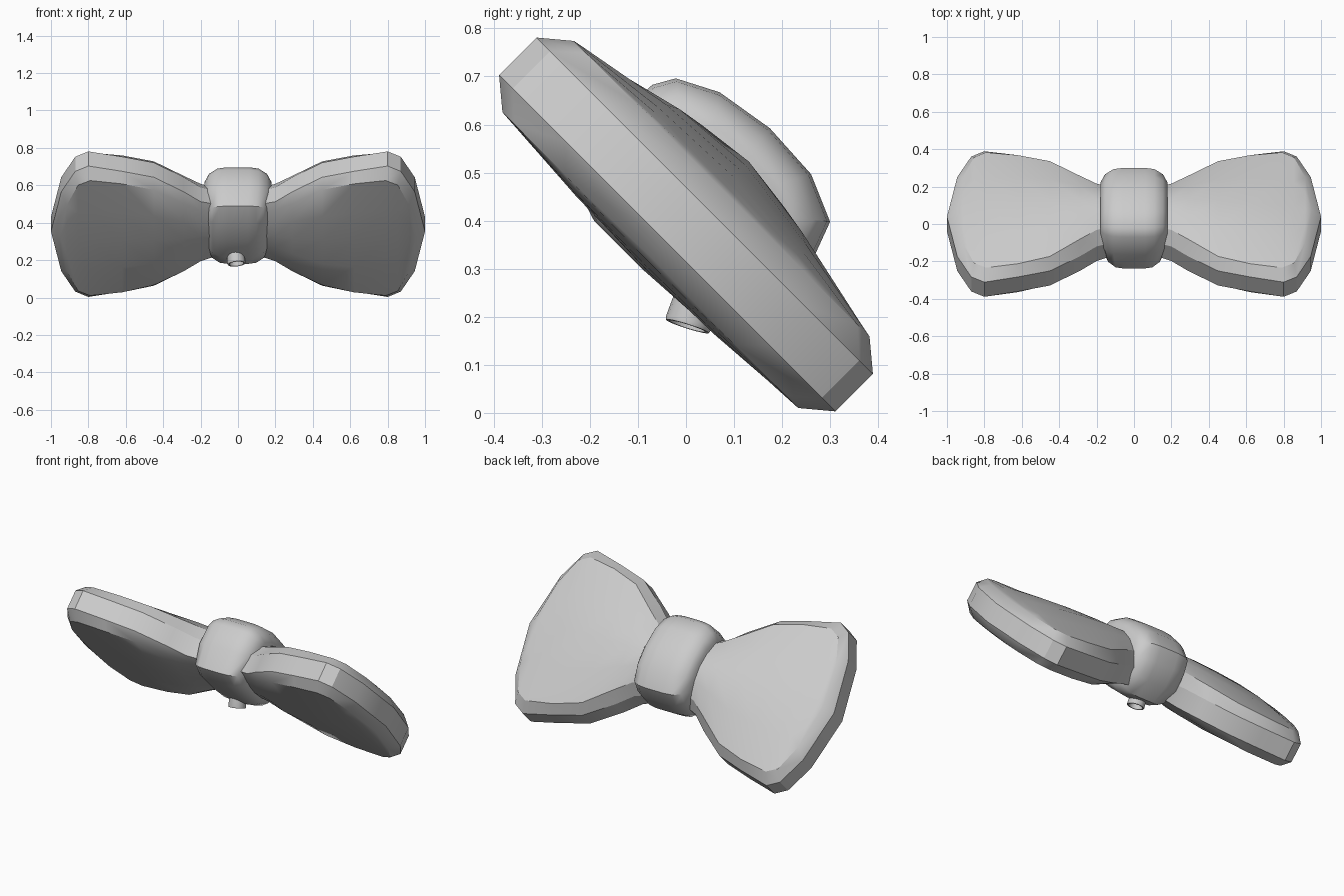
import bpy, bmesh, math
from mathutils import Vector

if "Cube" in bpy.data.objects:
    bpy.data.objects.remove(bpy.data.objects["Cube"])

grey = bpy.data.materials.new("plain_grey")
grey.use_nodes = True
COLOUR = (0.6, 0.6, 0.6, 1)
grey.diffuse_color = COLOUR
grey.node_tree.nodes["Principled BSDF"].inputs["Base Color"].default_value = COLOUR

DIAG = math.sqrt(0.5)


def tilt(x, v, w):
    """Tie space (across, height, thickness) to the tilted world pose."""
    return Vector((x, (w - v) * DIAG, 0.392 + (v + w) * DIAG))


def loft(name, rings, cap=True, angle=30):
    """Skin a list of closed rings of points into one smooth object."""
    bm = bmesh.new()
    loops = [[bm.verts.new(p) for p in ring] for ring in rings]
    n = len(loops[0])
    for a, b in zip(loops, loops[1:]):
        for i in range(n):
            bm.faces.new((a[i], a[(i + 1) % n], b[(i + 1) % n], b[i]))
    if cap:
        bm.faces.new(loops[0])
        bm.faces.new(loops[-1])
    bmesh.ops.remove_doubles(bm, verts=bm.verts, dist=0.0005)
    bmesh.ops.recalc_face_normals(bm, faces=bm.faces)
    mesh = bpy.data.meshes.new(name)
    bm.to_mesh(mesh)
    bm.free()
    mesh.materials.append(grey)
    obj = bpy.data.objects.new(name, mesh)
    bpy.context.collection.objects.link(obj)
    bpy.ops.object.select_all(action="DESELECT")
    obj.select_set(True)
    bpy.context.view_layer.objects.active = obj
    bpy.ops.object.shade_smooth_by_angle(angle=math.radians(angle))
    return obj


# Wings: rim x, rim height, face x, face height, front, back, front puff, back puff
STATIONS = [
    (.10, .19, .10, .14, .055, .13, .08, .18),
    (.20, .225, .20, .175, .07, .13, .09, .185),
    (.29, .30, .29, .24, .085, .125, .11, .185),
    (.45, .41, .45, .36, .10, .115, .125, .175),
    (.62, .455, .62, .41, .105, .11, .125, .16),
    (.80, .495, .79, .435, .105, .105, .12, .14),
    (.87, .455, .855, .40, .105, .105, .115, .125),
    (.945, .30, .915, .25, .105, .105, .11, .115),
    (1.0, 0, .95, 0, .10, .105, .10, .105),
]
STEPS = (1, .5, 0, -.5, -1)


def wing_ring(side, station):
    xo, vo, xi, vi, front, back, fpuff, bpuff = station
    rim = min(.055, front * .8)
    pts = [(xi, vi * t, back + (bpuff - back) * (1 - t * t)) for t in STEPS]
    pts += [(xo, -vo, .055), (xo, -vo, -rim)]
    pts += [(xi, -vi * t, -front - (fpuff - front) * (1 - t * t)) for t in STEPS]
    pts += [(xo, vo, -rim), (xo, vo, .055)]
    return [tilt(side * x, v, w) for x, v, w in pts]


for name, side in (("left_wing", 1), ("right_wing", -1)):
    rings = [wing_ring(side, s) for s in STATIONS]
    # Close the pointed outer end
    loft(name, rings, cap=True)

# Knot: rounded band wrapped round the middle
BAND = [(.237, -.1), (.262, .03), (.255, .156), (.23, .2), (.145, .244),
        (.018, .265), (-.11, .258), (-.208, .216), (-.24, .13), (-.245, .02),
        (-.215, -.085), (-.13, -.122), (.0, -.13), (.14, -.13)]
HALF = [(.0, 1), (.06, 1), (.11, .975), (.155, .87), (.18, .7)]
SECTIONS = [(-x, s) for x, s in HALF[:0:-1]] + HALF


def band_ring(x, s):
    return [tilt(x * (.89 if w < 0 else 1), v * s, .05 + (w - .05) * s)
            for v, w in BAND]


loft("knot", [band_ring(x, s) for x, s in SECTIONS], angle=40)

# Small hollow peg under the knot
axis = Vector((-.1, .3, .95)).normalized()
across = axis.orthogonal().normalized()
up = axis.cross(across)
MOUTH = Vector((-.008, .003, .18))


def peg_ring(radius, depth, sides=16):
    return [MOUTH + axis * depth + radius * (
        across * math.cos(a) + up * math.sin(a))
        for a in (math.tau * i / sides for i in range(sides))]


loft("peg", [peg_ring(r, d) for r, d in
             ((.043, .13), (.049, .008), (.047, 0), (.039, 0), (.036, .03))])
